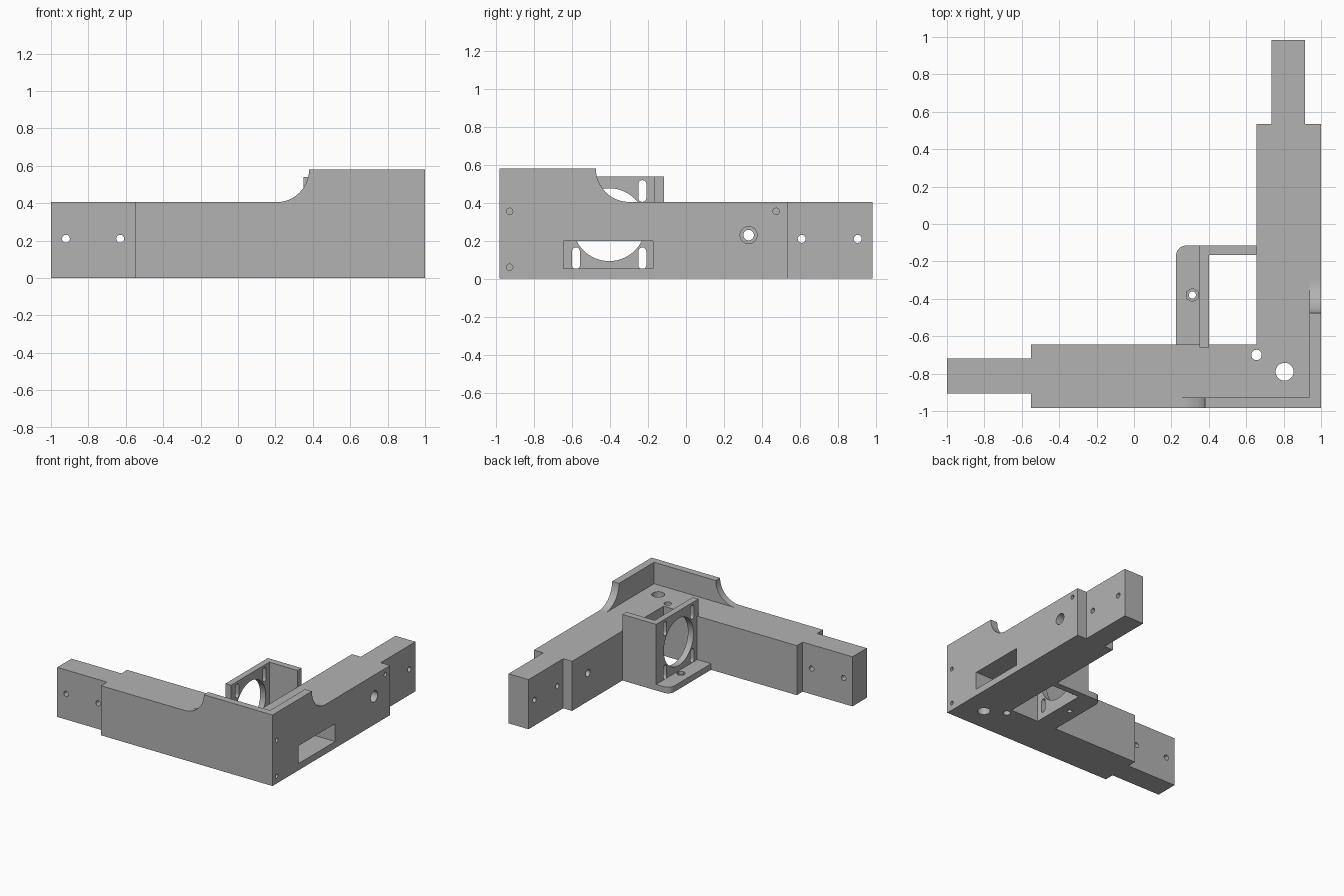
import bpy, bmesh, math

cube = bpy.data.objects.get("Cube")
if cube:
    bpy.data.objects.remove(cube, do_unlink=True)

grey = bpy.data.materials.new("plain grey")
grey.use_nodes = True
COLOUR = (0.45, 0.45, 0.45, 1)
grey.diffuse_color = COLOUR
grey.node_tree.nodes["Principled BSDF"].inputs["Base Color"].default_value = COLOUR

ARM_H, WALL_H, MOUNT_H = 0.405, 0.58, 0.54   # heights of arms, corner walls, motor mount
END = 0.983                                  # half depth in y
WALL_Y = -0.927                              # inner face of the front wall


def prism(name, outline, axis, lo, hi):
    """Extrude a 2D outline along an axis; outline is in the other two axes, in order."""
    def place(p, t):
        co = list(p)
        co.insert("xyz".index(axis), t)
        return co
    bm = bmesh.new()
    face = bm.faces.new([bm.verts.new(place(p, lo)) for p in outline])
    top = bmesh.ops.extrude_face_region(bm, geom=[face])
    step = place((0, 0), hi - lo)
    bmesh.ops.translate(bm, vec=step,
                        verts=[v for v in top["geom"] if isinstance(v, bmesh.types.BMVert)])
    bmesh.ops.recalc_face_normals(bm, faces=bm.faces)
    mesh = bpy.data.meshes.new(name)
    bm.to_mesh(mesh)
    bm.free()
    mesh.materials.append(grey)
    obj = bpy.data.objects.new(name, mesh)
    bpy.context.collection.objects.link(obj)
    return obj


def arc(u, v, r, start, end, n=16):
    angles = [math.radians(start + (end - start) * i / n) for i in range(n + 1)]
    return [(u + r * math.cos(a), v + r * math.sin(a)) for a in angles]


def circle(u, v, r, n=32):
    return arc(u, v, r, 0, 360, n)[:-1]


def rect(u0, u1, v0, v1):
    return [(u0, v0), (u1, v0), (u1, v1), (u0, v1)]


def slot(u, v0, v1, r):
    return arc(u, v1 - r, r, 0, 180, 8) + arc(u, v0 + r, r, 180, 360, 8)


def cut(obj, outline, axis, lo, hi):
    cutter = prism("cutter", outline, axis, lo, hi)
    cutter.hide_render = True
    mod = obj.modifiers.new("cut", "BOOLEAN")
    mod.operation, mod.solver, mod.object = "DIFFERENCE", "EXACT", cutter
    bpy.context.view_layer.objects.active = obj
    bpy.ops.object.modifier_apply(modifier=mod.name)
    bpy.data.objects.remove(cutter, do_unlink=True)


# L-shaped frame with a narrower tab at each arm end
frame = prism("corner_frame", [
    (1, -END), (1, 0.535), (0.915, 0.535), (0.915, END), (0.735, END), (0.735, 0.535),
    (0.655, 0.535), (0.655, -0.645), (-0.55, -0.645), (-0.55, -0.72), (-1, -0.72),
    (-1, -0.905), (-0.55, -0.905), (-0.55, -END)], "z", 0, ARM_H)

# Tab holes, corner holes, bored hole, blind screw holes and side window
for x in (-0.92, -0.63):
    cut(frame, circle(x, 0.21, 0.021), "y", -1.1, -0.5)
for y in (0.61, 0.905):
    cut(frame, circle(y, 0.21, 0.021), "x", 0.5, 1.1)
cut(frame, circle(0.805, -0.79, 0.048), "z", -0.1, 0.5)
cut(frame, circle(0.655, -0.70, 0.028), "z", -0.1, 0.5)
cut(frame, circle(0.33, 0.23, 0.028), "x", 0.5, 1.1)
cut(frame, circle(0.33, 0.23, 0.045), "x", 0.8, 1.1)
for y, z in ((-0.93, 0.355), (-0.93, 0.06), (0.475, 0.355)):
    cut(frame, circle(y, z, 0.017), "x", 0.88, 1.1)
cut(frame, rect(-0.645, -0.175, 0.055, 0.2), "x", 0.5, 1.1)

# Raised corner walls, each sweeping down to its arm
R = WALL_H - ARM_H
front_wall = prism("front_wall", [(1, ARM_H), (1, WALL_H)]
                   + arc(0.205, WALL_H, R, 0, -90), "y", -END, WALL_Y)
side_wall = prism("side_wall", [(WALL_Y, ARM_H), (WALL_Y, WALL_H)]
                  + arc(-0.30, WALL_H, R, 180, 270), "x", 0.938, 1)

# Motor mount plate with a round opening and four slots
plate = prism("mount_plate", [
    (-0.645, 0), (-0.115, 0), (-0.115, MOUNT_H), (-0.66, MOUNT_H),
    (-0.66, ARM_H), (-0.645, ARM_H)], "x", 0.35, 0.40)
cut(plate, circle(-0.405, 0.285, 0.192, 64), "x", 0.3, 0.5)
for y in (-0.58, -0.23):
    for z in (0.05, 0.405):
        cut(plate, slot(y, z, z + 0.115, 0.021), "x", 0.3, 0.5)

# Back wall joining the plate to the side arm
back_wall = prism("mount_back_wall", rect(0.40, 0.655, 0, MOUNT_H), "y", -0.167, -0.115)

# Base flange with a rounded corner and a hexagonal nut recess
flange = prism("mount_flange", [(0.225, -0.645), (0.35, -0.645), (0.35, -0.115)]
               + arc(0.28, -0.17, 0.055, 90, 180, 10), "z", 0, 0.05)
cut(flange, circle(0.312, -0.38, 0.019), "z", -0.1, 0.1)
cut(flange, arc(0.312, -0.38, 0.036, 30, 330, 5), "z", 0.025, 0.1)

# Smooth the curved surfaces, keep the edges sharp
bpy.ops.object.select_all(action="DESELECT")
for obj in (frame, front_wall, side_wall, plate, back_wall, flange):
    obj.select_set(True)
bpy.context.view_layer.objects.active = frame
bpy.ops.object.shade_smooth_by_angle(angle=math.radians(30))
